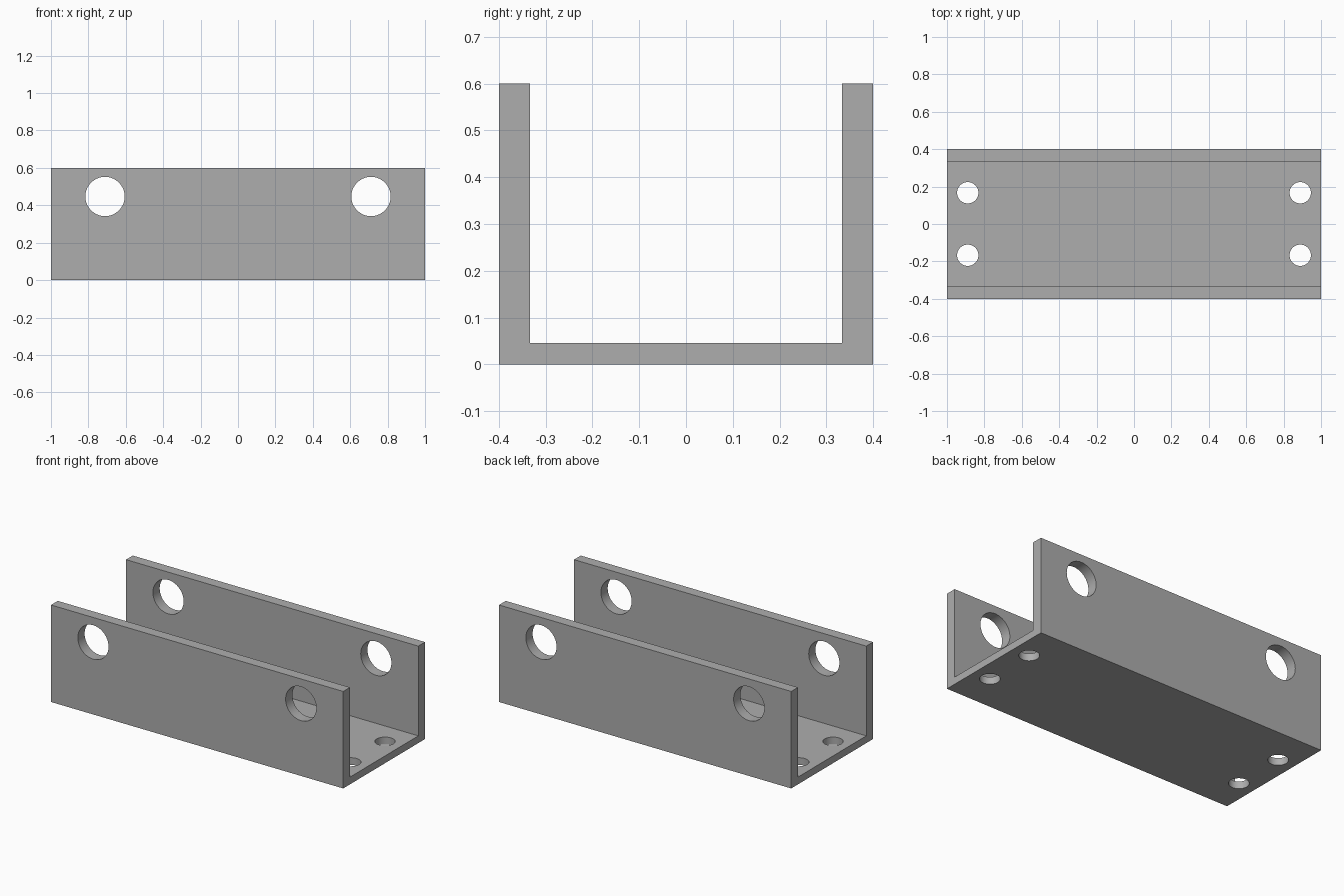
import bpy, bmesh
from math import pi, radians
from mathutils import Matrix

cube = bpy.data.objects.get("Cube")
if cube:
    bpy.data.objects.remove(cube, do_unlink=True)

LENGTH, WIDTH, HEIGHT = 2.0, 0.8, 0.6
WALL, FLOOR = 0.066, 0.045
PIN_X, PIN_Z, PIN_R = 0.711, 0.447, 0.105
BOLT_X, BOLT_Y, BOLT_R = 0.889, 0.167, 0.057

# Plain grey metal
grey = bpy.data.materials.new("grey_metal")
grey.use_nodes = True
colour = (0.42, 0.42, 0.42, 1)
grey.diffuse_color = colour
grey.node_tree.nodes["Principled BSDF"].inputs["Base Color"].default_value = colour


def make_object(name, bm):
    bmesh.ops.recalc_face_normals(bm, faces=bm.faces)
    mesh = bpy.data.meshes.new(name)
    bm.to_mesh(mesh)
    bm.free()
    mesh.materials.append(grey)
    obj = bpy.data.objects.new(name, mesh)
    bpy.context.collection.objects.link(obj)
    return obj


def add_drill(bm, location, radius, depth, turn=0):
    matrix = Matrix.Translation(location) @ Matrix.Rotation(turn, 4, "X")
    bmesh.ops.create_cone(bm, cap_ends=True, segments=64, radius1=radius,
                          radius2=radius, depth=depth, matrix=matrix)


# U-shaped channel: a profile swept along its length
half, inner = WIDTH / 2, WIDTH / 2 - WALL
profile = [(-half, 0), (half, 0), (half, HEIGHT), (inner, HEIGHT),
           (inner, FLOOR), (-inner, FLOOR), (-inner, HEIGHT), (-half, HEIGHT)]
bm = bmesh.new()
end = bm.faces.new([bm.verts.new((-LENGTH / 2, y, z)) for y, z in profile])
swept = bmesh.ops.extrude_face_region(bm, geom=[end], use_keep_orig=True)
bmesh.ops.translate(bm, vec=(LENGTH, 0, 0),
                    verts=[v for v in swept["geom"] if isinstance(v, bmesh.types.BMVert)])
channel = make_object("u_channel", bm)

# Cutters: pin holes through both walls, bolt holes through the floor
bm = bmesh.new()
for sx in (-1, 1):
    add_drill(bm, (sx * PIN_X, 0, PIN_Z), PIN_R, WIDTH * 1.5, pi / 2)
    for sy in (-1, 1):
        add_drill(bm, (sx * BOLT_X, sy * BOLT_Y, 0), BOLT_R, FLOOR * 4)
cutter = make_object("hole_cutter", bm)
cutter.hide_render = True

# Drill the channel, then discard the cutter
drill = channel.modifiers.new("holes", "BOOLEAN")
drill.operation = "DIFFERENCE"
drill.solver = "EXACT"
drill.object = cutter
bpy.ops.object.select_all(action="DESELECT")
bpy.context.view_layer.objects.active = channel
channel.select_set(True)
bpy.ops.object.modifier_apply(modifier=drill.name)
bpy.data.objects.remove(cutter, do_unlink=True)

# Smooth hole walls, crisp edges
bpy.ops.object.shade_smooth_by_angle(angle=radians(30))
